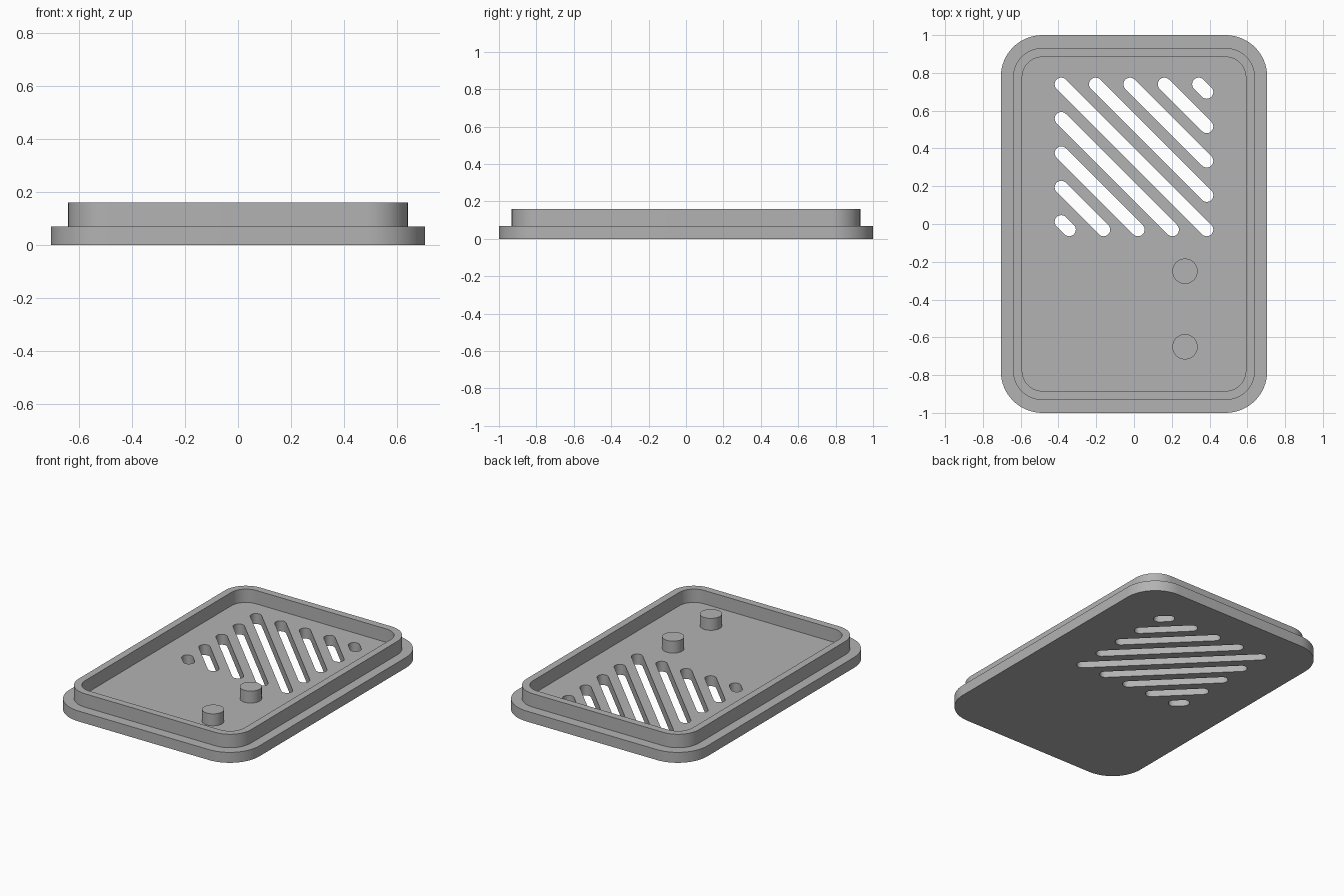
import bpy, bmesh
from math import sin, cos, pi

if "Cube" in bpy.data.objects:
    bpy.data.objects.remove(bpy.data.objects["Cube"])

# Single grey plastic
grey = bpy.data.materials.new("grey_plastic")
grey.use_nodes = True
grey.diffuse_color = (0.45, 0.45, 0.45, 1)
grey.node_tree.nodes["Principled BSDF"].inputs["Base Color"].default_value = grey.diffuse_color


def arc(cx, cy, r, start, end, steps):
    return [(cx + r * cos(start + (end - start) * i / steps),
             cy + r * sin(start + (end - start) * i / steps)) for i in range(steps + 1)]


def rounded_rect(hx, hy, r):
    pts = []
    for k, (sx, sy) in enumerate([(1, 1), (-1, 1), (-1, -1), (1, -1)]):
        pts += arc(sx * (hx - r), sy * (hy - r), r, k * pi / 2, (k + 1) * pi / 2, 16)
    return pts


def diagonal_slot(x0, y0, x1, y1, r):
    # Capsule running from upper left to lower right
    return (arc(x0, y0, r, pi / 4, 5 * pi / 4, 12)
            + arc(x1, y1, r, 5 * pi / 4, 9 * pi / 4, 12))


def extruded(name, loops, z0, z1):
    # The first loop is the outline, any others are holes through it
    curve = bpy.data.curves.new(name, "CURVE")
    curve.dimensions = "2D"
    curve.fill_mode = "BOTH"
    curve.extrude = (z1 - z0) / 2
    for pts in loops:
        spline = curve.splines.new("POLY")
        spline.points.add(len(pts) - 1)
        for p, (x, y) in zip(spline.points, pts):
            p.co = (x, y, 0, 1)
        spline.use_cyclic_u = True
    temp = bpy.data.objects.new(name + "_outline", curve)
    bpy.context.collection.objects.link(temp)
    graph = bpy.context.evaluated_depsgraph_get()
    mesh = bpy.data.meshes.new_from_object(temp.evaluated_get(graph))
    bpy.data.objects.remove(temp)
    bm = bmesh.new()
    bm.from_mesh(mesh)
    bmesh.ops.remove_doubles(bm, verts=bm.verts, dist=0.0001)
    bmesh.ops.recalc_face_normals(bm, faces=bm.faces)
    bmesh.ops.translate(bm, verts=bm.verts, vec=(0, 0, (z0 + z1) / 2))
    bm.to_mesh(mesh)
    bm.free()
    mesh.materials.clear()
    mesh.materials.append(grey)
    obj = bpy.data.objects.new(name, mesh)
    bpy.context.collection.objects.link(obj)
    bpy.ops.object.select_all(action="DESELECT")
    obj.select_set(True)
    bpy.context.view_layer.objects.active = obj
    bpy.ops.object.shade_smooth_by_angle(angle=pi / 6)
    return obj


# Vent slots fill a square, clipped where each diagonal meets its sides
half, bottom, top, pitch = 0.385, -0.03, 0.74, 0.182
slots = []
for k in range(-4, 5):
    right, down = max(k, 0) * pitch, max(-k, 0) * pitch
    slots.append(diagonal_slot(-half + right, top - down,
                               half - down, bottom + right, 0.035))

# Base plate with vents, and the raised rim
extruded("base_plate", [rounded_rect(0.705, 1.0, 0.22)] + slots, 0, 0.07)
extruded("rim", [rounded_rect(0.64, 0.932, 0.155),
                 rounded_rect(0.592, 0.884, 0.107)], 0.065, 0.16)

# Two round pegs
for name, y in (("rear_peg", -0.25), ("front_peg", -0.65)):
    extruded(name, [arc(0.27, y, 0.067, 0, 2 * pi, 40)[:-1]], 0.065, 0.15)
